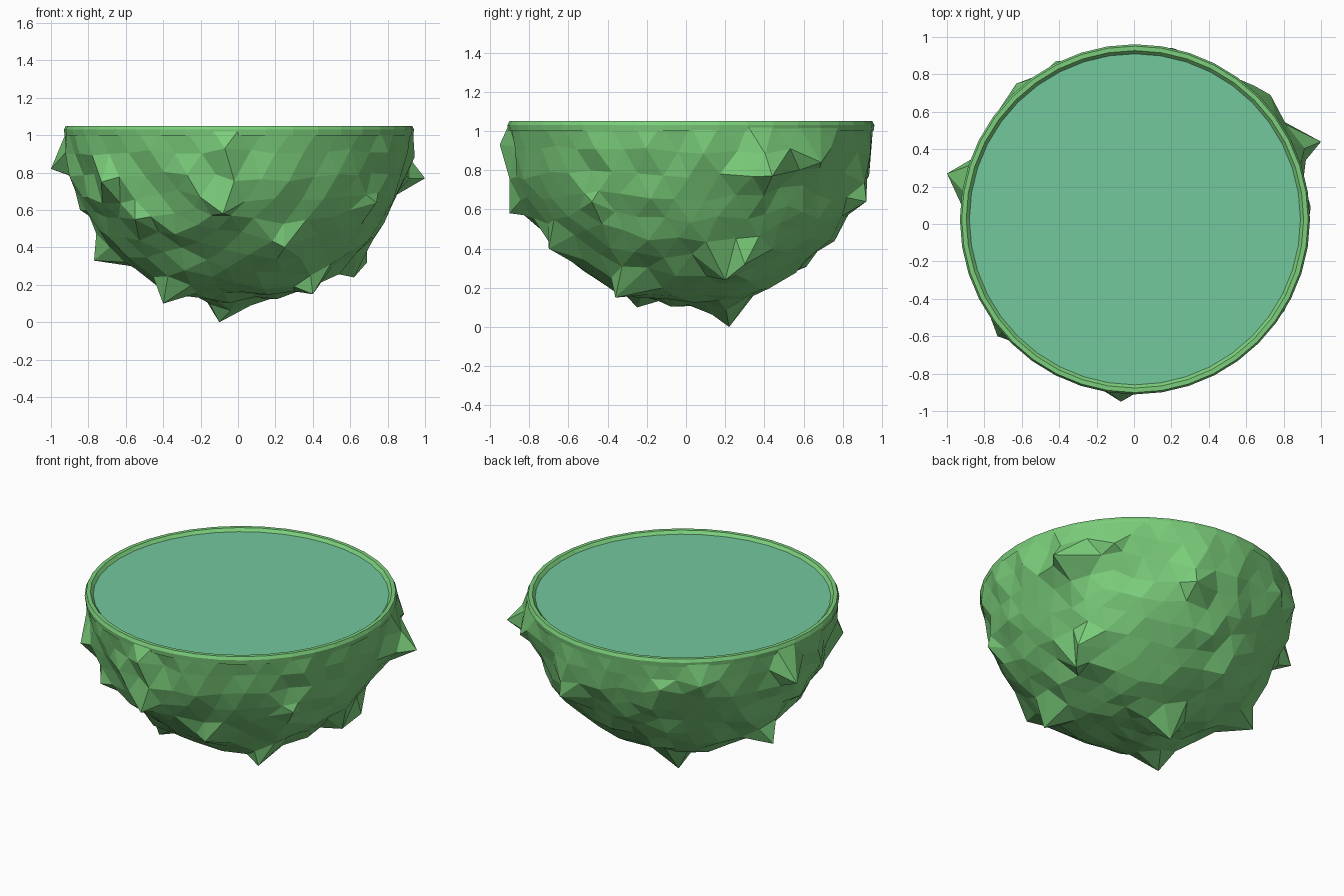
import bpy, bmesh, math, random
from mathutils import Vector, Matrix

if "Cube" in bpy.data.objects:
    bpy.data.objects.remove(bpy.data.objects["Cube"])

random.seed(4)
R = 0.93
C = Vector((0.005, 0.025, 1.03))


def material(name, color):
    m = bpy.data.materials.new(name)
    m.diffuse_color = color
    m.use_nodes = True
    m.node_tree.nodes["Principled BSDF"].inputs["Base Color"].default_value = m.diffuse_color
    return m


def add_object(name, bm, mat):
    bmesh.ops.recalc_face_normals(bm, faces=bm.faces)
    me = bpy.data.meshes.new(name)
    bm.to_mesh(me)
    bm.free()
    me.materials.append(mat)
    ob = bpy.data.objects.new(name, me)
    bpy.context.collection.objects.link(ob)
    return ob


green = material("bowl_green", (0.20, 0.62, 0.20, 1))
teal = material("surface_teal", (0.17, 0.58, 0.34, 1))

# Spike tips and the lift radius around each
spikes = [
    ((-0.10, 0.22, 0.00), 0.20), ((-0.40, -0.25, 0.10), 0.20),
    ((0.40, -0.36, 0.15), 0.20), ((-0.77, 0.19, 0.33), 0.20),
    ((-1.00, 0.27, 0.82), 0.18), ((1.00, 0.44, 0.77), 0.20),
    ((0.73, 0.69, 0.84), 0.22), ((0.69, 0.30, 0.32), 0.22),
    ((-0.08, -0.90, 0.58), 0.26), ((-0.07, -0.95, 0.93), 0.20),
    ((0.28, 0.92, 0.64), 0.22), ((0.74, -0.48, 0.64), 0.20),
    ((0.25, -0.70, 0.40), 0.20), ((-0.63, 0.75, 0.88), 0.20),
    ((-0.73, -0.60, 0.75), 0.20), ((0.62, 0.20, 0.24), 0.16),
    ((-0.42, 0.87, 0.85), 0.20), ((-0.55, -0.65, 0.55), 0.20),
]

# Bowl: faceted half sphere with noise and drawn-out spikes
bm = bmesh.new()
bmesh.ops.create_icosphere(bm, subdivisions=4, radius=R)
bmesh.ops.transform(bm, matrix=Matrix.Translation(C), verts=bm.verts)
bmesh.ops.bisect_plane(bm, geom=bm.verts[:] + bm.edges[:] + bm.faces[:],
                       plane_co=C, plane_no=(0, 0, 1), clear_outer=True, dist=0.02)
for v in bm.verts:
    if v.co.z < C.z - 0.06:
        d = (v.co - C).normalized()
        t = Vector((random.uniform(-1, 1), random.uniform(-1, 1), random.uniform(-1, 1)))
        v.co += d * random.uniform(-0.022, 0.012) + t * 0.015
    elif v.co.z > C.z - 0.02:
        v.co.z = C.z
rest = {v: v.co.copy() for v in bm.verts}
movable = [v for v in bm.verts if v.co.z < C.z - 0.04]
used = set()
for tip, radius in spikes:
    tip = Vector(tip)
    root = C + (tip - C).normalized() * R
    lift = max(0.03, (tip - C).length - R)
    near = min((v for v in movable if v not in used), key=lambda v: (rest[v] - root).length)
    used.add(near)
    for v in movable:
        k = 1 - (rest[v] - root).length / radius
        if k > 0 and v not in used:
            d = (rest[v] - C).normalized()
            v.co += d * lift * 0.55 * k + (root - rest[v]) * 0.3 * k
    near.co = tip
add_object("spiky_bowl", bm, green)

# Rim: bevelled ring profile swept around the bowl mouth
bm = bmesh.new()
profile = [(0.932, 1.00), (0.936, 1.03), (0.926, 1.05), (0.902, 1.05), (0.884, 1.03)]
N = 40
rings = []
for i in range(N):
    a = 2 * math.pi * i / N
    rings.append([bm.verts.new((C.x + r * math.cos(a), C.y + r * math.sin(a), z))
                  for r, z in profile])
for i in range(N):
    p, q = rings[i], rings[(i + 1) % N]
    for j in range(len(profile) - 1):
        bm.faces.new((p[j], q[j], q[j + 1], p[j + 1]))
add_object("rim", bm, green)

# Flat disc filling the mouth
bm = bmesh.new()
bmesh.ops.create_circle(bm, cap_ends=True, segments=N, radius=0.886,
                        matrix=Matrix.Translation((C.x, C.y, 1.031)))
for f in bm.faces:
    if f.normal.z < 0:
        f.normal_flip()
add_object("top_surface", bm, teal)
